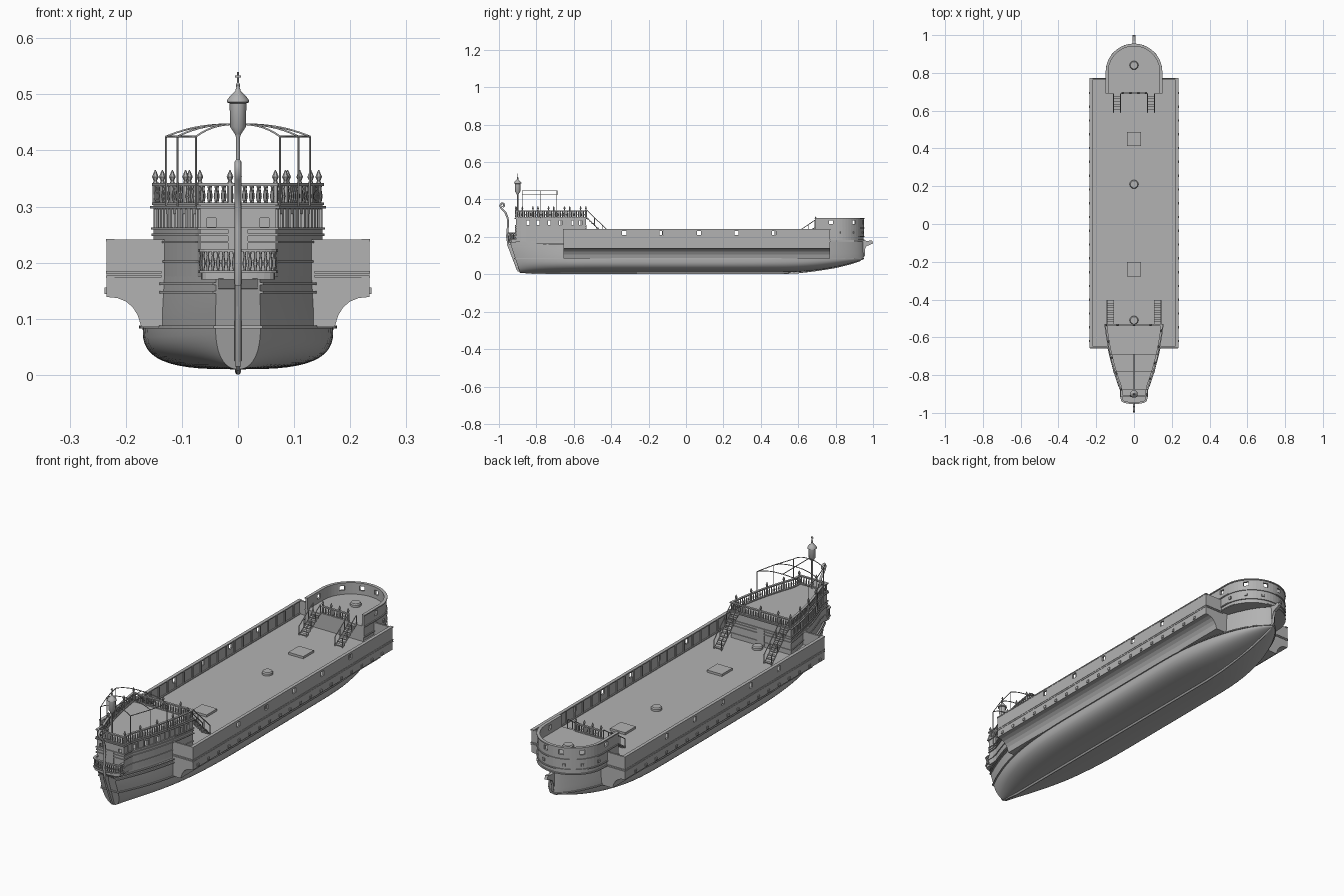
import bpy, bmesh, math
from mathutils import Matrix, Vector

if "Cube" in bpy.data.objects:
    bpy.data.objects.remove(bpy.data.objects["Cube"])

grey = bpy.data.materials.new("weathered_grey")
grey.diffuse_color = (0.45, 0.45, 0.45, 1)
grey.use_nodes = True
grey.node_tree.nodes["Principled BSDF"].inputs["Base Color"].default_value = grey.diffuse_color


def finish(name, bm, smooth=False):
    bmesh.ops.recalc_face_normals(bm, faces=bm.faces)
    me = bpy.data.meshes.new(name)
    bm.to_mesh(me)
    bm.free()
    ob = bpy.data.objects.new(name, me)
    bpy.context.collection.objects.link(ob)
    me.materials.append(grey)
    if smooth:
        bpy.ops.object.select_all(action='DESELECT')
        ob.select_set(True)
        bpy.context.view_layer.objects.active = ob
        bpy.ops.object.shade_smooth_by_angle(angle=math.radians(35))
    return ob


def boxes(name, items):
    """items: (centre, size, optional z rotation)"""
    bm = bmesh.new()
    for it in items:
        rot = Matrix.Rotation(it[2] if len(it) > 2 else 0, 4, 'Z')
        bmesh.ops.create_cube(bm, size=1, matrix=Matrix.Translation(it[0]) @ rot @ Matrix.Diagonal((*it[1], 1)))
    return finish(name, bm)


def prism(name, pts, lo, hi, axis='z', mirror=False):
    bm = bmesh.new()
    for s in ((1, -1) if mirror else (1,)):
        put = {'z': lambda p, h: (s * p[0], p[1], h), 'y': lambda p, h: (s * p[0], h, p[1]),
               'x': lambda p, h: (h, p[0], p[1])}[axis]
        a = [bm.verts.new(put(p, lo)) for p in pts]
        b = [bm.verts.new(put(p, hi)) for p in pts]
        bm.faces.new(a)
        bm.faces.new(b)
        for i in range(len(pts)):
            j = (i + 1) % len(pts)
            bm.faces.new((a[i], a[j], b[j], b[i]))
    return finish(name, bm)


def sweep(name, path, d0, d1, z0, z1, closed=False):
    """Band along a plan path, from offset d0 to d1 outward (right of travel)."""
    bm = bmesh.new()
    n, P, rings = len(path), [Vector(p) for p in path], []
    for i in range(n):
        t1 = (P[i] - P[i - 1]).normalized() if closed or i else None
        t2 = (P[(i + 1) % n] - P[i]).normalized() if closed or i < n - 1 else None
        t1, t2 = t1 or t2, t2 or t1
        a, b = Vector((t1.y, -t1.x)), Vector((t2.y, -t2.x))
        m = (a + b).normalized()
        m /= max(m.dot(a), 0.4)
        rings.append([bm.verts.new((*(P[i] + m * d), z)) for d, z in ((d0, z0), (d1, z0), (d1, z1), (d0, z1))])
    for i in range(n if closed else n - 1):
        r, q = rings[i], rings[(i + 1) % n]
        for k in range(4):
            bm.faces.new((r[k], r[k - 1], q[k - 1], q[k]))
    if not closed:
        bm.faces.new(rings[0])
        bm.faces.new(rings[-1])
    return finish(name, bm)


def tubes(name, paths, radius):
    cu = bpy.data.curves.new(name, 'CURVE')
    cu.dimensions, cu.bevel_depth, cu.bevel_resolution, cu.use_fill_caps = '3D', radius, 1, True
    for pts in paths:
        sp = cu.splines.new('POLY')
        sp.points.add(len(pts) - 1)
        for q, p in zip(sp.points, pts):
            q.co = (*p, 1)
    cu.materials.append(grey)
    ob = bpy.data.objects.new(name, cu)
    bpy.context.collection.objects.link(ob)
    bpy.ops.object.select_all(action='DESELECT')
    ob.select_set(True)
    bpy.context.view_layer.objects.active = ob
    bpy.ops.object.convert(target='MESH')


def lathe(bm, prof, x, y, z, seg=6):
    rings = [[bm.verts.new((x + r * math.cos(2 * math.pi * k / seg), y + r * math.sin(2 * math.pi * k / seg), z + h))
              for k in range(seg)] for r, h in prof]
    for a, b in zip(rings, rings[1:]):
        for k in range(seg):
            bm.faces.new((a[k - 1], a[k], b[k], b[k - 1]))
    bm.faces.new(rings[0])
    bm.faces.new(rings[-1])


def balustrade(name, path, z, h, step=0.0125, posts=0, closed=False):
    bm = bmesh.new()
    P = [Vector(p) for p in path] + ([Vector(path[0])] if closed else [])
    count, carry = 0, 0.0
    for a, b in zip(P, P[1:]):
        L, d = (b - a).length, carry
        while d < L:
            p = a.lerp(b, d / L)
            lathe(bm, [(.0035, 0), (.002, .15 * h), (.004, .4 * h), (.0018, .75 * h), (.0035, h)], p.x, p.y, z)
            if posts and count % posts == 0:
                lathe(bm, [(.005, 0), (.005, h), (.003, h + .005), (.006, h + .012), (.001, h + .024)], p.x, p.y, z)
            count, d = count + 1, d + step
        carry = d - L
    finish(name, bm, True)
    sweep(name + "_top_rail", path, -.005, .005, z + h - .004, z + h + .001, closed)
    sweep(name + "_foot_rail", path, -.005, .005, z, z + .004, closed)


def cut(ob, items):
    c = boxes("cutter", items)
    c.hide_render = True
    m = ob.modifiers.new("cut", 'BOOLEAN')
    m.operation, m.object, m.solver = 'DIFFERENCE', c, 'EXACT'
    dg = bpy.context.evaluated_depsgraph_get()
    me = bpy.data.meshes.new_from_object(ob.evaluated_get(dg))
    ob.modifiers.clear()
    ob.data = me
    bpy.data.objects.remove(c)


# Hull
def beam(y):
    if y > .4:
        return .17 * max(1 - ((y - .4) / .55) ** 2.2, 0) ** .7
    return .17 * (1 - .765 * max((-.2 - y) / .735, 0) ** 2.75)


def rake(y, z):
    return y + .05 * max((-.6 - y) / .335, 0) * (1 - min(z / .15, 1))


ys = [-.935 + 1.884 * (1 - math.cos(math.pi * i / 48)) / 2 for i in range(49)]
bm, rows = bmesh.new(), []
for y in ys:
    b, k = max(beam(y), .003), .01 + .07 * max((y - .5) / .45, 0) ** 2.2
    e = .667 + .25 * min(abs(y), 1) ** 3
    half = [(b * math.sin(t) ** e, .085 - (.085 - k) * max(math.cos(t), 0) ** e)
            for t in [math.pi / 2 * i / 12 for i in range(13)]]
    half += [(b, .11), (b * .985, .14), (b * .97, .176)]
    sec = [(-x, z) for x, z in half[:0:-1]] + half
    rows.append([bm.verts.new((x, rake(y, z), z)) for x, z in sec])
for r, q in zip(rows, rows[1:]):
    for k in range(len(r)):
        bm.faces.new((r[k - 1], r[k], q[k], q[k - 1]))
bm.faces.new(rows[0])
bm.faces.new(rows[-1])
finish("hull", bm, True)


def hull_path(z, lo=-.935, hi=.945, n=40):
    side = [(max(beam(y), .003), rake(y, z)) for y in [lo + (hi - lo) * i / n for i in range(n + 1)]]
    return side + [(-x, y) for x, y in side[::-1]]


sweep("wale", hull_path(.085), -.004, .006, .083, .088, True)
for i, z in enumerate((.145, .16)):
    sweep("stern_strake_%d" % i, hull_path(z, -.935, -.65, 16)[:17], -.008, .005, z, z + .005)
    sweep("stern_strake_left_%d" % i, hull_path(z, -.935, -.65, 16)[17:], -.008, .005, z, z + .005)

# Keel, scrolled stern post, rudder and beak
tubes("keel", [[(0, y, z) for y, z in ((-.935, .17), (-.9, .06), (-.885, .012), (-.8, .0055), (.5, .0055), (.6, .01),
      (.7, .022), (.8, .038), (.88, .058), (.93, .075), (.952, .1), (.955, .17))]], .0055)
tubes("stern_post", [[(0, y, z) for y, z in ((-.9, .025), (-.948, .15), (-.957, .2), (-.952, .26), (-.953, .3), (-.965, .33),
      (-.985, .35), (-.994, .367), (-.987, .38), (-.975, .378), (-.972, .366), (-.98, .36))]], .006)
prism("rudder", [(-.88, .015), (-.9, .015), (-.958, .16), (-.93, .16)], -.005, .005, 'x')
prism("beak", [(.9, .085), (.945, .11), (.965, .15), (1.0, .165), (.995, .182), (.97, .178), (.93, .186), (.9, .186)],
      -.007, .007, 'x')

# Outrigger sides and main deck
Y0, Y1 = -.655, .77
YM, YL = (Y0 + Y1) / 2, Y1 - Y0
prism("outrigger", [(.1, .18), (.234, .18), (.234, .139), (.215, .137), (.2, .131), (.188, .121), (.179, .107),
      (.172, .085), (.125, .085), (.1, .12)], Y0, Y1, 'y', True)
boxes("main_deck", [((0, YM, .176), (.44, YL - .002, .01))])
bulwark = boxes("bulwark", [((s * .23, YM, .21), (.008, YL, .062)) for s in (1, -1)])
cut(bulwark, [((0, y, .221), (.6, .022, .022)) for y in (-.33, -.13, .07, .27, .47)])
boxes("end_bulwark", [((s * .18, y, .21), (.1, .008, .062)) for s in (1, -1) for y in (Y0 + .004, Y1 - .004)])
boxes("side_moulding", [((s * .228, YM, z), (.015, YL + .004, h)) for s in (1, -1)
      for z, h in ((.183, .004), (.175, .004), (.24, .005))])
boxes("bulwark_ribs", [((s * .224, Y0 + .05 + i * .06, .21), (.006, .006, .058)) for s in (1, -1) for i in range(23)])
boxes("oar_ports", [((s * .234, -.62 + i * .073, .15), (.008, .012, .012)) for s in (1, -1) for i in range(19)])
boxes("bracket_ends", [((s * .185, y, z), (.098, .006, .004)) for s in (1, -1) for y in (Y0, Y1) for z in (.176, .183)])
boxes("hatches", [((0, y, .185), (.075, .075, .012)) for y in (-.24, .45)])
bm = bmesh.new()
for y, z in ((.84, .25), (.21, .18), (-.51, .18)):
    lathe(bm, [(.023, 0), (.023, .01), (.019, .015)], 0, y, z, 20)
finish("mast_partners", bm, True)

# Rounded bow castle
R, CY = .145, .805
bow = [(R, .69)] + [(R * math.cos(a), CY + R * math.sin(a)) for a in [math.pi * i / 28 for i in range(29)]] + [(-R, .69)]
prism("bow_castle_base", bow, .18, .25)
bow_wall = sweep("bow_castle_wall", bow, -.008, .001, .2, .3)
cuts = [((0, .775, .278), (.5, .022, .02))]
for a in (40, 75, 105, 140):
    r = math.radians(a)
    cuts.append(((R * math.cos(r), CY + R * math.sin(r), .278), (.06, .022, .02), r))
cut(bow_wall, cuts)
for i, z in enumerate((.18, .2, .245, .297)):
    sweep("bow_moulding_%d" % i, bow, -.009, .005, z, z + .005)
boxes("bow_ports", [((R * math.cos(r), CY + R * math.sin(r), .223), (.012, .012, .012), r)
      for r in [math.radians(a) for a in (10, 40, 70, 110, 140, 170)]])
balustrade("bow_railing", [(.065, .693), (-.065, .693)], .25, .036, .014, 3)

# Stern castle
cy = [-.535 - .375 * i / 14 for i in range(15)]
half = [(max(beam(y) * .97, .068), y) for y in cy]
stern = [(-x, y) for x, y in half] + half[::-1]
castle = sweep("stern_castle_wall", stern, -.008, 0, .175, .3, True)
cut(castle, [((0, y, .275), (.5, .016, .024)) for y in (-.845, -.79, -.73, -.67, -.61, -.565)] +
    [((s * .047, -.91, .272), (.016, .05, .016)) for s in (1, -1)])
prism("stern_castle_deck", stern, .296, .303)
for i, (z, d) in enumerate(((.2, .003), (.235, .004), (.248, .003), (.259, .004), (.297, .006))):
    sweep("castle_moulding_%d" % i, stern, -.004, d, z, z + .004, True)
boxes("castle_doors", [((0, y, .222), (.036, .006, .075)) for y in (-.534, -.911)])
boxes("castle_pilasters", [((s * x, y, .278), (.006, .005, .036)) for s in (1, -1) for x, y in half[1:-1]])
balustrade("castle_balustrade", [(x * .98, y) for x, y in stern], .303, .038, .0125, 7, True)

# Stern balcony
balc = [(-.066, -.908)] + [(.066 * math.cos(a), -.922 - .026 * math.sin(a) ** .6)
                           for a in [math.pi - math.pi * i / 12 for i in range(13)] if math.sin(a) > -1e-9
                           for a in [min(max(a, 1e-6), math.pi - 1e-6)]] + [(.066, -.908)]
prism("balcony_floor", balc, .17, .182)
balustrade("balcony_railing", balc, .182, .041, .0095)
prism("balcony_brackets", [(-.89, .12), (-.935, .155), (-.947, .172), (-.89, .172)], -.035, .035, 'x')

# Canopy frame
frames = ((-.69, .128), (-.78, .108), (-.875, .075))
paths = []
for y, X in frames:
    paths.append([(X * t, y, .425 + .022 * (1 - abs(t) ** 2.5)) for t in [-1 + i / 8 for i in range(17)]])
    paths += [[(s * X, y, .3), (s * X, y, .425)] for s in (1, -1)]
paths += [[(s * X, y, .425) for y, X in frames] for s in (1, -1)]
paths.append([(0, -.69, .447), (0, -.875, .447)])
tubes("canopy_frame", paths, .0018)

# Stern lantern with finial cross
bm = bmesh.new()
lathe(bm, [(.004, .3), (.004, .425), (.006, .43), (.014, .442), (.015, .484), (.02, .486), (.019, .491), (.012, .499),
      (.005, .506), (.003, .513), (.004, .517), (.0015, .522), (.0015, .54)], 0, -.9, 0, 12)
finish("lantern", bm, True)
boxes("lantern_cross", [((0, -.9, .532), (.011, .003, .003))])


# Ladders with stringers and handrails
def ladder(name, x, y_top, z_top, y_low, n):
    pts = [(y_top, z_top), (y_low, .182)]
    boxes(name + "_steps", [((x, y_top + (y_low - y_top) * (i + .5) / n, z_top + (.182 - z_top) * (i + .5) / n),
          (.036, abs(y_low - y_top) / n, .004)) for i in range(n)])
    lines = []
    for s in (-.018, .018):
        lines += [[(x + s, y, z) for y, z in pts], [(x + s, y, z + .04) for y, z in pts]]
        for t in (0, .33, .66, 1):
            y, z = y_top + (y_low - y_top) * t, z_top + (.182 - z_top) * t
            lines.append([(x + s, y, z), (x + s, y, z + .04)])
    tubes(name + "_rails", lines, .0022)


for side, s in (("right", 1), ("left", -1)):
    ladder("stern_ladder_" + side, s * .125, -.53, .302, -.405, 10)
    ladder("bow_ladder_" + side, s * .09, .69, .25, .59, 7)
